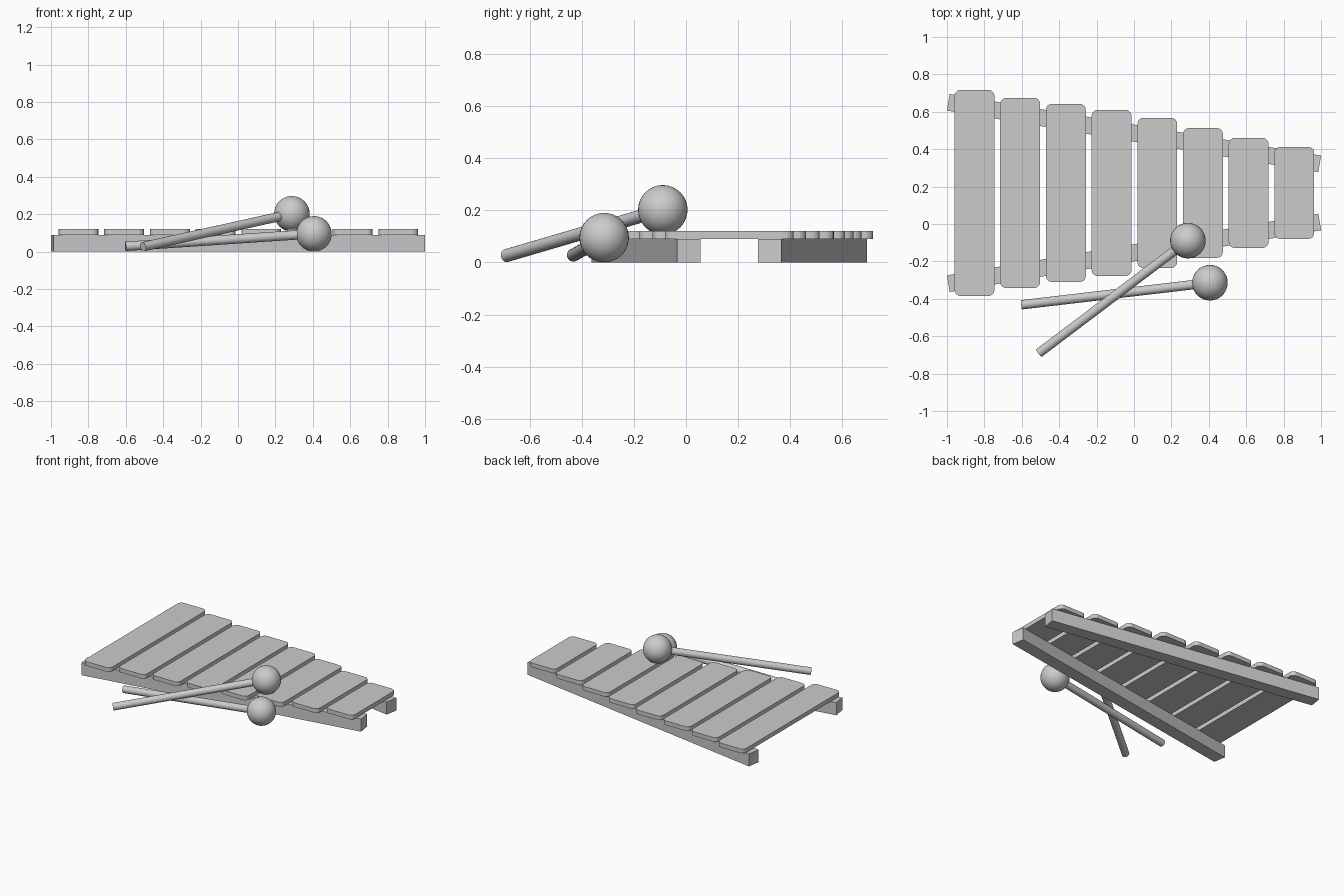
import bpy, bmesh, math
from mathutils import Vector

if "Cube" in bpy.data.objects:
    bpy.data.objects.remove(bpy.data.objects["Cube"])

MID_Y = 0.166          # centre line of the instrument
RAIL_H, BAR_T = 0.09, 0.03


def box(name, size, loc, rot_z=0.0, corner=0.0):
    """Box with optionally rounded vertical corners."""
    bm = bmesh.new()
    bmesh.ops.create_cube(bm, size=1.0)
    bmesh.ops.scale(bm, vec=size, verts=bm.verts)
    if corner:
        upright = [e for e in bm.edges
                   if abs(e.verts[0].co.z - e.verts[1].co.z) > size[2] * 0.5]
        bmesh.ops.bevel(bm, geom=upright, offset=corner, segments=5,
                        profile=0.5, affect='EDGES')
    mesh = bpy.data.meshes.new(name)
    bm.to_mesh(mesh)
    bm.free()
    ob = bpy.data.objects.new(name, mesh)
    ob.location = loc
    ob.rotation_euler.z = rot_z
    bpy.context.collection.objects.link(ob)
    return ob


def smooth():
    bpy.ops.object.shade_smooth_by_angle(angle=math.radians(40))


def mallet(name, tail, head, ball_r=0.095, stick_r=0.025):
    """Round stick running from the tail into a ball head."""
    tail, head = Vector(tail), Vector(head)
    axis = head - tail
    bpy.ops.mesh.primitive_cylinder_add(
        vertices=32, radius=stick_r, depth=axis.length, location=(tail + head) / 2,
        rotation=axis.to_track_quat('Z', 'Y').to_euler())
    bpy.context.object.name = name + "_stick"
    smooth()
    bpy.ops.mesh.primitive_uv_sphere_add(
        segments=32, ring_count=16, radius=ball_r, location=head)
    bpy.context.object.name = name + "_head"
    smooth()


# Tone bars, shortening towards the right
half_lengths = [0.551, 0.508, 0.476, 0.444, 0.401, 0.347, 0.294, 0.246]
for i, h in enumerate(half_lengths):
    x = -0.853 + i * 0.2443
    box(f"tone_bar_{i + 1}", (0.213, 2 * h, BAR_T),
        (x, MID_Y, RAIL_H + BAR_T / 2), corner=0.032)

# Two converging support rails
tilt = math.atan(0.166)
for name, side in (("front_rail", -1), ("back_rail", 1)):
    box(name, (2.013, 0.09, RAIL_H),
        (0, MID_Y + side * 0.32, RAIL_H / 2), rot_z=-side * tilt)

# Crossed mallets
mallet("upper_mallet", (-0.508, -0.690, 0.026), (0.288, -0.089, 0.202))
mallet("lower_mallet", (-0.602, -0.432, 0.028), (0.406, -0.314, 0.095))
